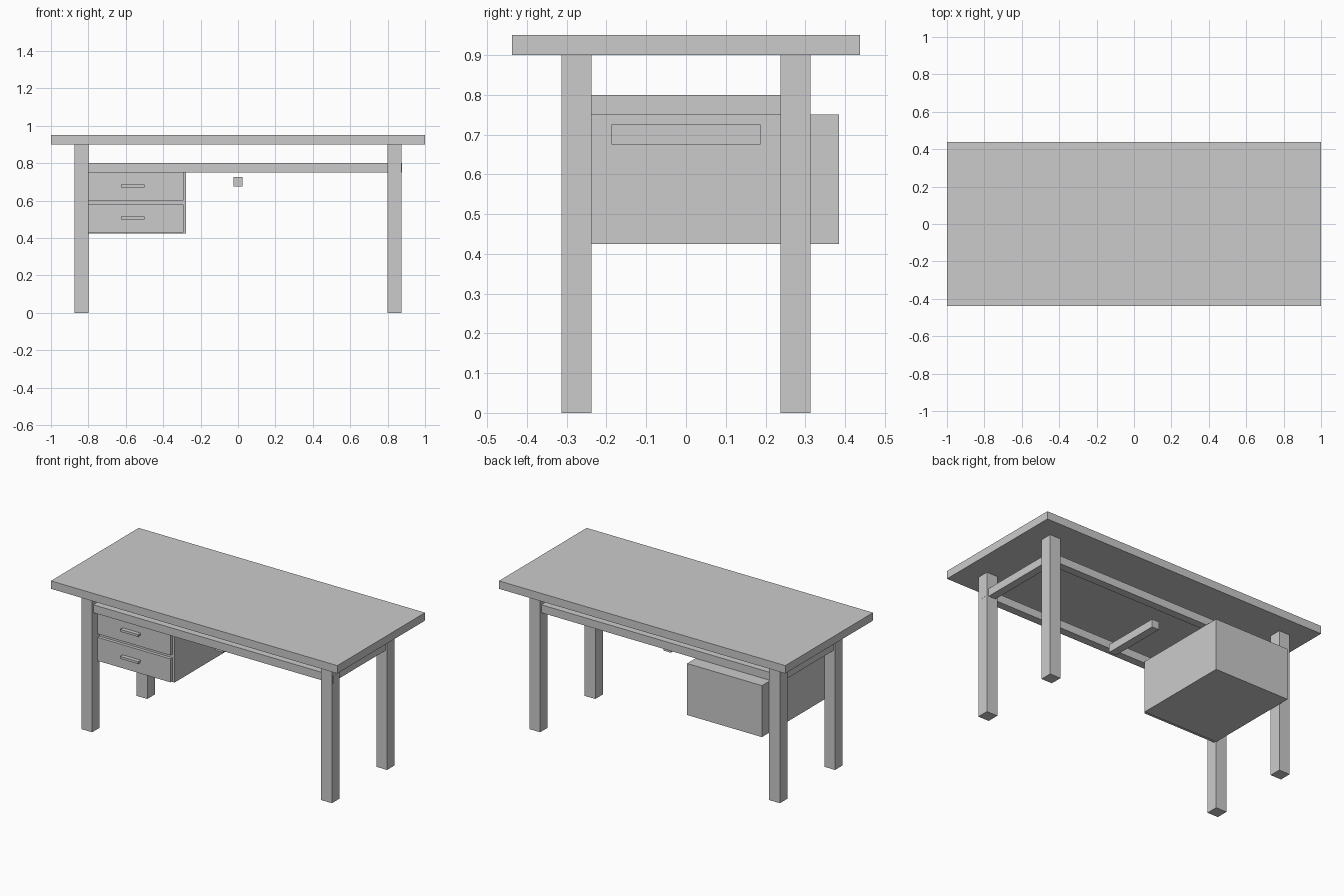
import bpy, bmesh
from mathutils import Vector

if "Cube" in bpy.data.objects:
    bpy.data.objects.remove(bpy.data.objects["Cube"])


def box(name, x, y, z):
    """Axis-aligned box from (min, max) ranges."""
    lo, hi = Vector((x[0], y[0], z[0])), Vector((x[1], y[1], z[1]))
    bm = bmesh.new()
    bmesh.ops.create_cube(bm, size=1)
    bmesh.ops.scale(bm, vec=hi - lo, verts=bm.verts)
    mesh = bpy.data.meshes.new(name)
    bm.to_mesh(mesh)
    bm.free()
    obj = bpy.data.objects.new(name, mesh)
    obj.location = (lo + hi) / 2
    bpy.context.collection.objects.link(obj)
    return obj


def span(side, a, b):
    """Range a..b placed on the positive or negative side."""
    return tuple(sorted((side * a, side * b)))


# Table top
box("desk_top", (-1, 1), (-0.4375, 0.4375), (0.90, 0.95))

# Legs and side rails
for sx, side in ((-1, "left"), (1, "right")):
    for sy, end in ((-1, "front"), (1, "back")):
        box(f"{end}_{side}_leg", span(sx, 0.80, 0.875),
            span(sy, 0.2375, 0.3125), (0, 0.90))
    box(f"{side}_rail", span(sx, 0.8125, 0.8625), (-0.2375, 0.2375), (0.75, 0.80))

# Long rails; the front one runs through the right leg
box("front_rail", (-0.80, 0.876), (-0.30, -0.25), (0.75, 0.80))
box("back_rail", (-0.80, 0.80), (0.25, 0.30), (0.75, 0.80))

# Drawer cabinet
box("drawer_cabinet", (-0.80, -0.277), (-0.2375, 0.385), (0.425, 0.75))

# Drawer fronts with bar handles
for name, z0, z1, hz in (("upper", 0.60, 0.75, 0.678), ("lower", 0.43, 0.578, 0.507)):
    box(f"{name}_drawer_front", (-0.80, -0.292), (-0.2575, -0.2375), (z0, z1))
    box(f"{name}_drawer_handle", (-0.625, -0.50), (-0.2825, -0.2575),
        (hz - 0.0075, hz + 0.0075))

# Free bar under the middle of the desk
box("centre_bar", (-0.025, 0.025), (-0.1875, 0.1875), (0.675, 0.725))
